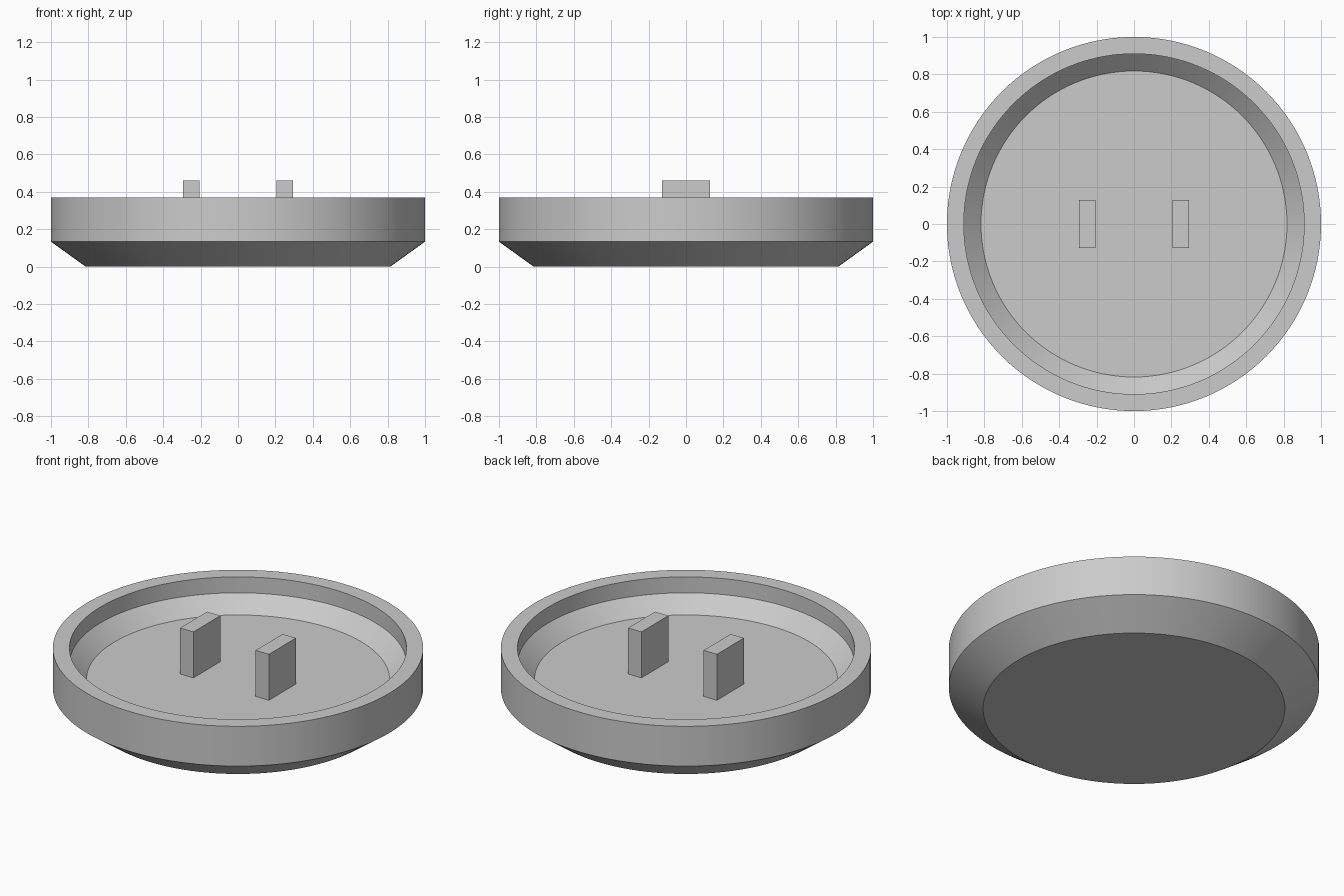
import bpy, bmesh, math

default = bpy.data.objects.get("Cube")
if default:
    bpy.data.objects.remove(default, do_unlink=True)

grey = bpy.data.materials.new("light grey")
grey.use_nodes = True
COLOUR = (0.6, 0.6, 0.6, 1)
grey.diffuse_color = COLOUR
grey.node_tree.nodes["Principled BSDF"].inputs["Base Color"].default_value = COLOUR

FLOOR_Z = 0.186
SEGMENTS = 128


def add_object(name, bm):
    bmesh.ops.recalc_face_normals(bm, faces=bm.faces[:])
    mesh = bpy.data.meshes.new(name)
    bm.to_mesh(mesh)
    bm.free()
    mesh.materials.append(grey)
    obj = bpy.data.objects.new(name, mesh)
    bpy.context.collection.objects.link(obj)
    return obj


def lathe(name, profile):
    """Turn (radius, z) points about z and cap both ends."""
    bm = bmesh.new()
    rings = []
    for r, z in profile:
        angles = [2 * math.pi * i / SEGMENTS for i in range(SEGMENTS)]
        rings.append([bm.verts.new((r * math.cos(a), r * math.sin(a), z)) for a in angles])
    for low, high in zip(rings, rings[1:]):
        for i in range(SEGMENTS):
            j = (i + 1) % SEGMENTS
            bm.faces.new((low[i], low[j], high[j], high[i]))
    bm.faces.new(rings[0])
    bm.faces.new(rings[-1])
    return add_object(name, bm)


def box(name, x, y, z):
    """Box spanning the given (min, max) ranges."""
    bm = bmesh.new()
    bmesh.ops.create_cube(bm, size=1)
    for v in bm.verts:
        v.co = [sum(r) / 2 + c * (r[1] - r[0]) for c, r in zip(v.co, (x, y, z))]
    return add_object(name, bm)


# Dish: bevelled base, upright outer wall, flat rim, stepped recess and floor
dish = lathe("dish", [(0.815, 0), (1, 0.133), (1, 0.37), (0.91, 0.37),
                      (0.91, 0.275), (0.818, FLOOR_Z)])
bpy.ops.object.select_all(action="DESELECT")
dish.select_set(True)
bpy.context.view_layer.objects.active = dish
bpy.ops.object.shade_smooth_by_angle(angle=math.radians(25))

# Pair of upright tabs on the floor
for side, name in ((1, "left_tab"), (-1, "right_tab")):
    box(name, sorted((side * 0.205, side * 0.293)), (-0.127, 0.127), (FLOOR_Z, 0.46))
